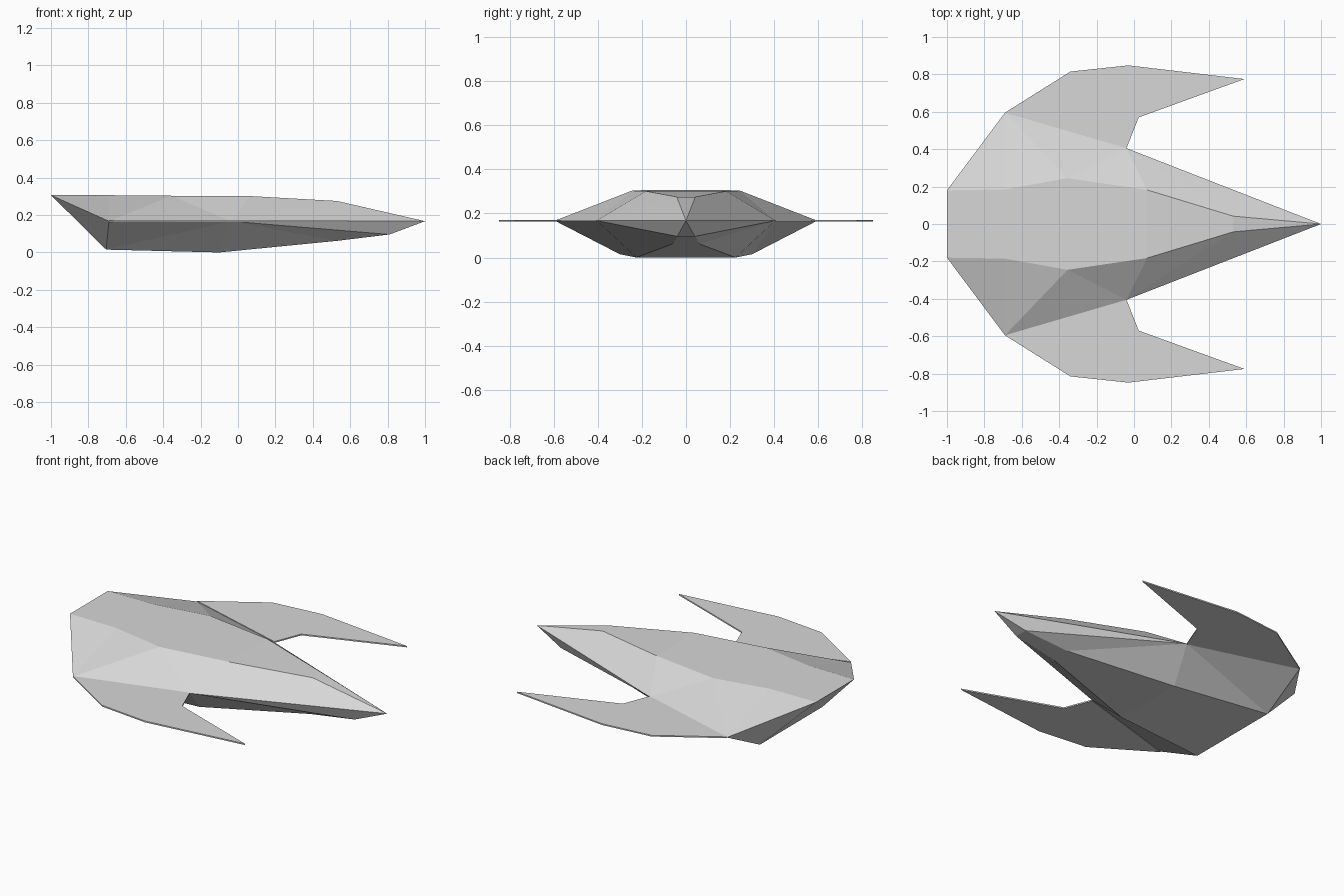
import bpy
import bmesh

if "Cube" in bpy.data.objects:
    bpy.data.objects.remove(bpy.data.objects["Cube"])

# One flat grey for the whole craft
grey = bpy.data.materials.new("hull grey")
grey.diffuse_color = (0.68, 0.68, 0.68, 1.0)
grey.use_nodes = True
grey.node_tree.nodes["Principled BSDF"].inputs["Base Color"].default_value = grey.diffuse_color

RIM_Z = 0.167


def make_object(name, bm):
    bmesh.ops.recalc_face_normals(bm, faces=bm.faces)
    mesh = bpy.data.meshes.new(name)
    bm.to_mesh(mesh)
    bm.free()
    mesh.materials.append(grey)
    obj = bpy.data.objects.new(name, mesh)
    bpy.context.collection.objects.link(obj)
    return obj


# Hull: upper chine, lower chine and sharp rim, each mirrored across y = 0
points = {
    "T0": (-1.0, 0.18, 0.306), "T1": (-0.69, 0.185, 0.306),
    "T2": (-0.355, 0.245, 0.303), "T3": (0.07, 0.182, 0.301),
    "T4": (0.53, 0.042, 0.275),
    "B1": (-0.705, 0.30, 0.015), "B2": (-0.10, 0.225, 0.0),
    "B3": (0.53, 0.06, 0.062), "B4": (0.81, 0.04, 0.096),
    "R": (-0.69, 0.595, RIM_Z), "M": (-0.04, 0.405, RIM_Z),
}
bm = bmesh.new()
nose = bm.verts.new((1.0, 0.0, RIM_Z))
left, right = {"N": nose}, {"N": nose}
for key, (x, y, z) in points.items():
    left[key] = bm.verts.new((x, y, z))
    right[key] = bm.verts.new((x, -y, z))

# Sloping flanks on both sides
flanks = ["T0 T1 R", "T1 T2 R", "T2 M R", "T2 T3 M", "T3 T4 M", "T4 N M",
          "R M B1", "M B2 B1", "M B3 B2", "M B4 B3", "M N B4", "T0 R B1"]
for side in (left, right):
    for face in flanks:
        bm.faces.new([side[k] for k in face.split()])

# Deck, stern and belly panels spanning both sides
loop = ["T4", "T3", "T2", "T1", "T0", "B1", "B2", "B3", "B4"]
for a, b in zip(loop, loop[1:]):
    bm.faces.new([left[a], left[b], right[b], right[a]])
for tip in ("T4", "B4"):
    bm.faces.new([left[tip], nose, right[tip]])
make_object("hull", bm)

# Thin swept wings with forward-pointing tips
outline = [(-0.69, 0.595), (-0.34, 0.815), (-0.03, 0.848), (0.59, 0.775),
           (0.025, 0.57), (-0.04, 0.405)]
for name, s in (("left_wing", 1), ("right_wing", -1)):
    bm = bmesh.new()
    base = bm.faces.new([bm.verts.new((x, s * y, RIM_Z - 0.004)) for x, y in outline])
    top = bmesh.ops.extrude_face_region(bm, geom=[base], use_keep_orig=True)["geom"]
    bmesh.ops.translate(bm, vec=(0, 0, 0.008),
                        verts=[v for v in top if isinstance(v, bmesh.types.BMVert)])
    make_object(name, bm)
